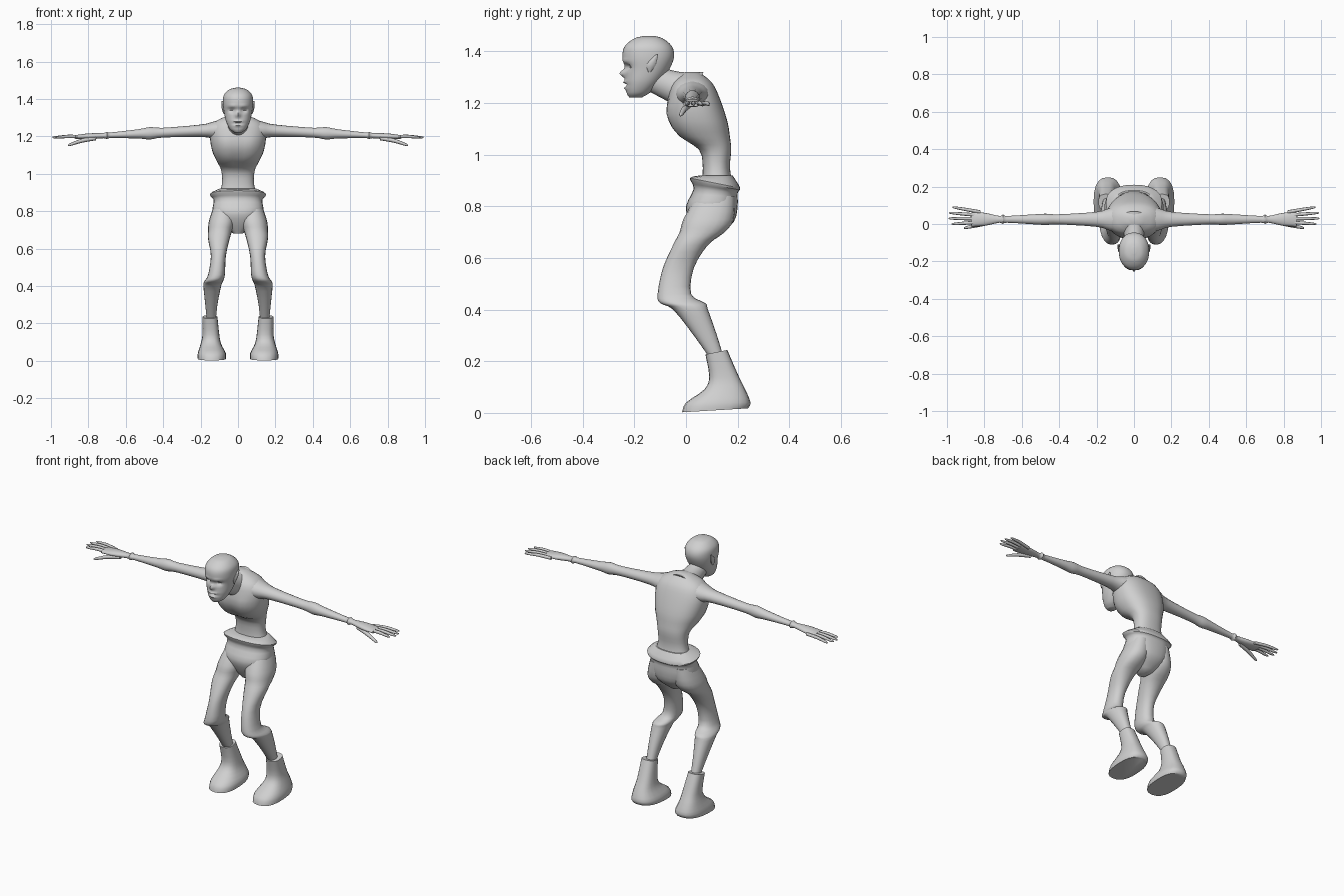
import bpy, bmesh, math
from mathutils import Vector

cube = bpy.data.objects.get("Cube")
if cube:
    bpy.data.objects.remove(cube)

colour = (.63, .63, .63, 1)
grey = bpy.data.materials.new("light grey")
grey.use_nodes = True
grey.diffuse_color = colour
grey.node_tree.nodes["Principled BSDF"].inputs["Base Color"].default_value = colour


def catmull(before, start, end, after, t):
    """Smooth blend between two neighbouring rings."""
    slope_in = (end - before) / 2
    slope_out = (after - start) / 2
    ease = t * t * (3 - 2 * t)
    hook_in = t * (1 - t) ** 2
    hook_out = t * t * (t - 1)
    return start.lerp(end, ease) + slope_in * hook_in + slope_out * hook_out


def refine(rings, steps):
    """Add smooth rings between the given ones."""
    rings = [[Vector(part) for part in ring] for ring in rings]
    padded = [rings[0]] + rings + [rings[-1]]
    result = []
    for group in zip(padded, padded[1:], padded[2:], padded[3:]):
        for step in range(steps):
            result.append([catmull(*parts, step / steps) for parts in zip(*group)])
    return result + [rings[-1]]


def squared(value, power):
    return math.copysign(abs(value) ** power, value)


def loft(name, rings, sides=20, steps=3, power=1.0, mirror=False, sharp=60, sculpt=None):
    """Skin a row of rings, each given as centre, first axis and second axis."""
    bm = bmesh.new()
    loops = []
    for centre, first, second in refine(rings, steps):
        loop = []
        for side in range(sides):
            angle = math.tau * side / sides
            point = centre + first * squared(math.cos(angle), power)
            point += second * squared(math.sin(angle), power)
            loop.append(bm.verts.new(point))
        loops.append(loop)
    for low, high in zip(loops, loops[1:]):
        for side in range(sides):
            previous = side - 1
            bm.faces.new((low[previous], low[side], high[side], high[previous]))
    bm.faces.new(loops[0])
    bm.faces.new(loops[-1])
    if sculpt:
        for vert in bm.verts:
            sculpt(vert.co)
    bmesh.ops.recalc_face_normals(bm, faces=bm.faces)
    mesh = bpy.data.meshes.new(name)
    bm.to_mesh(mesh)
    bm.free()
    mesh.materials.append(grey)
    part = bpy.data.objects.new(name, mesh)
    bpy.context.collection.objects.link(part)
    bpy.ops.object.select_all(action="DESELECT")
    part.select_set(True)
    bpy.context.view_layer.objects.active = part
    bpy.ops.object.shade_smooth_by_angle(angle=math.radians(sharp))
    if mirror:
        part.modifiers.new("Mirror", "MIRROR").use_mirror_merge = False


def level(z, front, back, inner, outer, slope=0):
    """Level ring given by its extents, optionally sloping up to the back."""
    centre = ((inner + outer) / 2, (front + back) / 2, z)
    depth = (back - front) / 2
    return centre, ((outer - inner) / 2, 0, 0), (0, depth, depth * slope)


def middle(z, front, back, half, slope=0):
    return level(z, front, back, -half, half, slope)


def across(x, y, z, depth, height):
    """Upright ring facing along x."""
    return (x, y, z), (0, depth, 0), (0, 0, height)


def dent(co, x, z, wide, tall, amount):
    """Softly push the front surface in, or out when negative."""
    distance = math.hypot((abs(co.x) - x) / wide, (co.z - z) / tall)
    co.y += amount * math.exp(-distance ** 2)


# Torso with a narrow waist, deep ribs and a rounded back
def shape_chest(co):
    if co.y < 0:
        dent(co, .07, 1.17, .04, .03, -.01)
        dent(co, 0, 1.09, .03, .05, .015)


loft("torso", [
    middle(.89, .06, .18, .1), middle(.95, .065, .17, .085), middle(1.02, .05, .175, .09),
    middle(1.07, -.03, .17, .115), middle(1.13, -.07, .16, .14), middle(1.22, -.07, .13, .15),
    middle(1.28, -.05, .1, .12), middle(1.32, 0, .05, .03)],
    sides=32, power=.85, sculpt=shape_chest)

# Shorts with a flared waistband
loft("shorts", [
    middle(.92, .06, .18, .1), middle(.89, .015, .21, .15, -.2), middle(.86, .03, .2, .13, -.1),
    middle(.8, 0, .2, .135), middle(.74, .015, .185, .1), middle(.68, .05, .12, .025)],
    sides=28, power=.85, sharp=40)

# Bent legs
loft("leg", [
    level(.84, .04, .19, .02, .125), level(.75, -.01, .185, .015, .155),
    level(.7, -.025, .15, .03, .16), level(.65, -.05, .085, .045, .16),
    level(.56, -.09, .03, .065, .145), level(.46, -.11, .02, .07, .16),
    level(.425, -.1, .075, .08, .18), level(.4, -.05, .085, .09, .185),
    level(.3, .03, .12, .11, .175), level(.2, .1, .15, .12, .165)],
    power=.9, mirror=True)

# Heavy boots
loft("boot", [
    level(.235, .075, .16, .11, .19, .2), level(.14, .09, .205, .1, .19),
    level(.09, .07, .23, .09, .2), level(.04, 0, .25, .065, .215),
    level(.01, -.015, .24, .065, .215, .06)],
    power=.8, mirror=True, sharp=50)


# Thin outstretched arms with elbow, wrist and palm, dropping slightly outward
def arm_ring(x, depth, height):
    return across(x, .025, 1.24 - x / 20, depth, height)


loft("arm", [
    arm_ring(.05, .08, .065), arm_ring(.13, .06, .046), arm_ring(.2, .04, .033),
    arm_ring(.4, .027, .026), arm_ring(.47, .03, .033), arm_ring(.53, .027, .025),
    arm_ring(.68, .018, .015), arm_ring(.7, .026, .02), arm_ring(.72, .018, .014),
    arm_ring(.8, .035, .016), arm_ring(.87, .038, .01)],
    sides=16, mirror=True)


# Fingers fan out from the palm
def finger(name, root, tip, thick):
    root, tip = Vector(root), Vector(tip)
    knuckle = root.lerp(tip, .5) + Vector((0, 0, thick / 2))
    end = root.lerp(tip, .9)
    loft(name, [across(*root, thick, thick), across(*knuckle, thick, thick),
                across(*end, thick * .7, thick * .7), across(*tip, thick / 4, thick / 4)],
         sides=8, mirror=True)


for order, name in enumerate(("index", "middle", "ring", "little")):
    reach = 1 - .018 * abs(order - 1.4)
    finger(name + "_finger", (.82, .01 + .018 * order, 1.196), (reach, .03 * order, 1.195), .009)
finger("thumb", (.76, .01, 1.19), (.91, -.022, 1.153), .011)

# Neck reaching forward
loft("neck", [((0, y, z), (r, 0, 0), (0, r / 2, r)) for y, z, r in (
    (.03, 1.245, .075), (-.05, 1.265, .055), (-.14, 1.3, .045))])


# Head with eye sockets, brow, nose, lips and chin
def shape_face(co):
    if co.y < -.15:
        dent(co, .032, 1.34, .017, .011, .018)
        dent(co, .03, 1.362, .025, .008, -.006)
        dent(co, 0, 1.315, .011, .014, -.024)
        dent(co, 0, 1.28, .024, .006, -.01)
        dent(co, 0, 1.27, .026, .005, .01)
        dent(co, 0, 1.258, .02, .006, -.008)


loft("head", [
    middle(1.222, -.22, -.17, .022), middle(1.24, -.23, -.14, .044),
    middle(1.28, -.235, -.1, .064), middle(1.33, -.235, -.065, .075),
    middle(1.38, -.246, -.046, .081), middle(1.42, -.237, -.055, .076),
    middle(1.45, -.2, -.09, .048), middle(1.46, -.16, -.125, .012)],
    sides=48, steps=6, power=.92, sculpt=shape_face)

# Pointed ears
loft("ear", [
    level(1.32, -.146, -.136, .067, .077), level(1.35, -.153, -.115, .068, .087),
    level(1.39, -.114, -.108, .08, .087)],
    sides=10, mirror=True, sharp=40)
